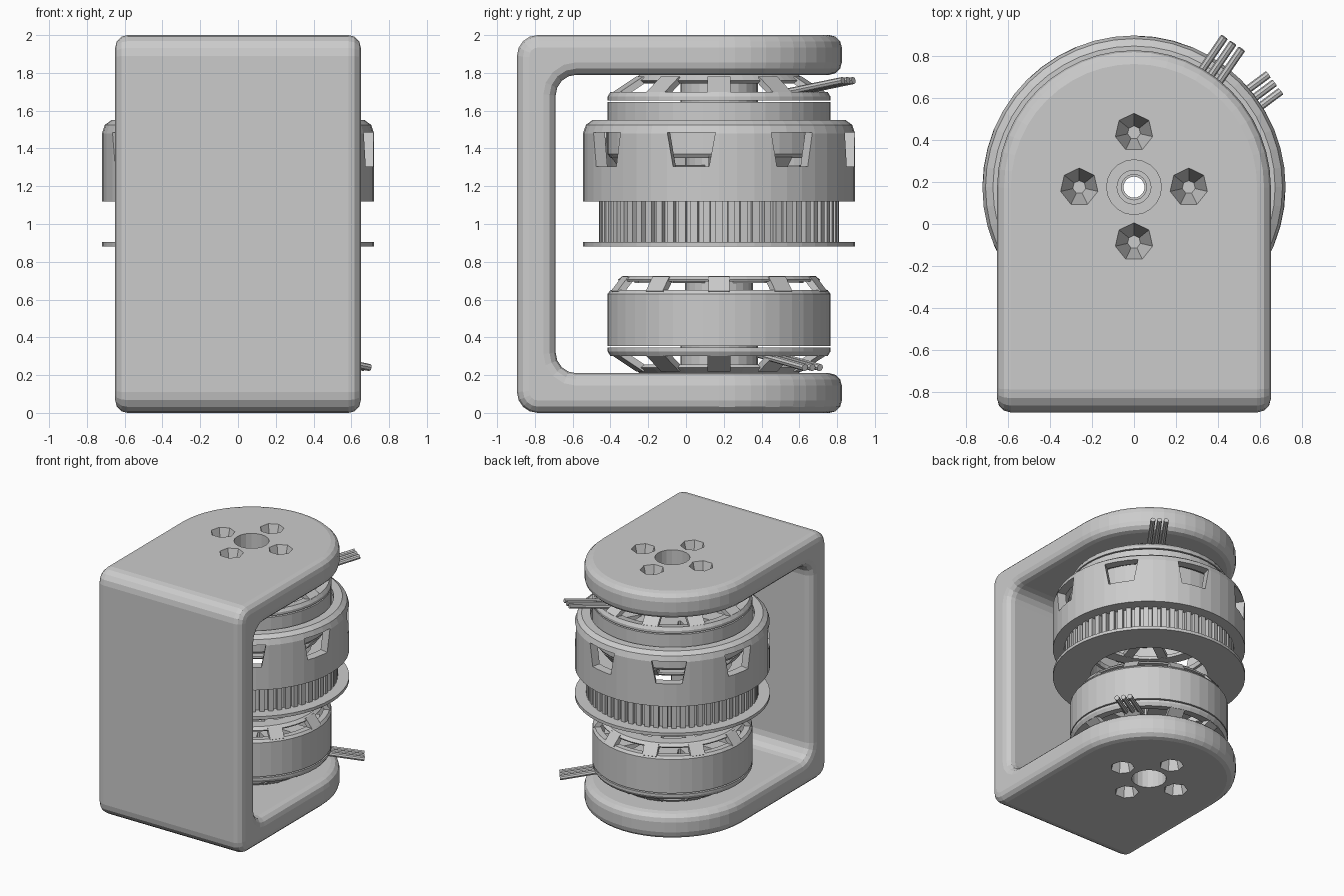
import bpy, bmesh, math
from mathutils import Vector, Matrix

AXIS = 0.175          # y of the motor axis
HALF = 0.65           # half width of the bracket

if "Cube" in bpy.data.objects:
    bpy.data.objects.remove(bpy.data.objects["Cube"], do_unlink=True)

grey = bpy.data.materials.new("light_grey")
grey.use_nodes = True
grey.diffuse_color = (0.6, 0.6, 0.6, 1)
grey.node_tree.nodes["Principled BSDF"].inputs["Base Color"].default_value = (0.6, 0.6, 0.6, 1)


def finish(name, bm, flip=False):
    """Turn a bmesh into an object; flip mirrors it about mid height."""
    if flip:
        for v in bm.verts:
            v.co.z = 2 - v.co.z
    bmesh.ops.recalc_face_normals(bm, faces=bm.faces)
    mesh = bpy.data.meshes.new(name)
    bm.to_mesh(mesh)
    bm.free()
    mesh.materials.append(grey)
    obj = bpy.data.objects.new(name, mesh)
    bpy.context.collection.objects.link(obj)
    return obj


def polar(r, a, z):
    return Vector((r * math.cos(a), AXIS + r * math.sin(a), z))


def lathe(bm, profile, n=44):
    """Spin a closed (radius, z) profile about the motor axis."""
    rings = [[bm.verts.new(polar(r, math.tau * i / n, z)) for r, z in profile] for i in range(n)]
    for i in range(n):
        a, b = rings[i], rings[(i + 1) % n]
        for j in range(len(profile)):
            k = (j + 1) % len(profile)
            bm.faces.new((a[j], b[j], b[k], a[k]))


def tube(bm, r0, r1, z0, z1, n=44):
    lathe(bm, [(r0, z0), (r1, z0), (r1, z1), (r0, z1)], n)


def bar(bm, p, q, width, height):
    """Box beam from p to q."""
    d = q - p
    x = d.normalized()
    y = Vector((0, 0, 1)).cross(x).normalized()
    z = x.cross(y)
    m = Matrix((x * d.length, y * width, z * height)).transposed().to_4x4()
    m.translation = (p + q) / 2
    bmesh.ops.create_cube(bm, size=1, matrix=m)


def spokes(bm, count, start, end, width, height, offset=0):
    for i in range(count):
        a = math.tau * i / count + offset
        bar(bm, polar(start[0], a, start[1]), polar(end[0], a, end[1]), width, height)


def prism(points, vector):
    bm = bmesh.new()
    face = bm.faces.new([bm.verts.new(p) for p in points])
    out = bmesh.ops.extrude_face_region(bm, geom=[face])
    bmesh.ops.translate(bm, vec=vector, verts=[g for g in out["geom"] if isinstance(g, bmesh.types.BMVert)])
    bmesh.ops.recalc_face_normals(bm, faces=bm.faces)
    return bm


def apply(obj, kind, **settings):
    mod = obj.modifiers.new(kind, kind)
    for key, value in settings.items():
        setattr(mod, key, value)
    bpy.ops.object.select_all(action="DESELECT")
    bpy.context.view_layer.objects.active = obj
    obj.select_set(True)
    bpy.ops.object.modifier_apply(modifier=mod.name)


def boolean(obj, cutter, operation="DIFFERENCE"):
    apply(obj, "BOOLEAN", object=cutter, operation=operation, solver="EXACT")
    bpy.data.objects.remove(cutter, do_unlink=True)


# Bracket: C section with rounded corners, trimmed to a rounded plan
section = [(-0.895, 0), (1, 0), (1, 0.21), (-0.69, 0.21), (-0.69, 1.79), (1, 1.79), (1, 2), (-0.895, 2)]
bm = prism([(-0.8, y, z) for y, z in section], (1.6, 0, 0))
corners = [e for e in bm.edges if abs(e.verts[0].co.x - e.verts[1].co.x) > 1 and e.verts[0].co.y < 0]
bmesh.ops.bevel(bm, geom=corners, offset=0.11, segments=4, profile=0.5, affect="EDGES")
bracket = finish("bracket", bm)
plan = [(HALF, -1.2, -0.2), (-HALF, -1.2, -0.2)]
for i in range(25):
    a = math.pi * (1 - i / 24)
    plan.append(polar(HALF, a, -0.2))
boolean(bracket, finish("plan_cutter", prism(plan, (0, 0, 2.4))), "INTERSECT")
apply(bracket, "BEVEL", width=0.065, segments=3, limit_method="ANGLE", angle_limit=math.radians(40))

# Shaft hole and countersunk screw holes in both plates
bm = bmesh.new()
for z, side in ((0.1, -1), (1.9, 1)):
    bmesh.ops.create_cone(bm, cap_ends=True, segments=20, radius1=0.13, radius2=0.13, depth=0.4,
                          matrix=Matrix.Translation((0, AXIS, z)))
    for i in range(4):
        p = polar(0.26, i * math.pi / 2, z)
        outer, inner = 0.095, 0.03
        r1, r2 = (inner, outer) if side > 0 else (outer, inner)
        bmesh.ops.create_cone(bm, cap_ends=True, segments=7, radius1=r1, radius2=r2, depth=0.23,
                              matrix=Matrix.Translation(p))
boolean(bracket, finish("hole_cutter", bm))

# Two mirrored motors
for name, flip, wire_angle in (("lower", False, 36.6), ("upper", True, 55.5)):
    # Mounting base with slanted struts
    bm = bmesh.new()
    lathe(bm, [(0.5, 0.315), (0.575, 0.3), (0.59, 0.325), (0.59, 0.345), (0.5, 0.345)])
    lathe(bm, [(0.08, 0.21), (0.42, 0.21), (0.46, 0.24), (0.44, 0.255), (0.08, 0.255)])
    spokes(bm, 10, (0.565, 0.318), (0.43, 0.233), 0.12, 0.035)
    finish(name + "_motor_base", bm, flip)

    # Rotating bell
    bm = bmesh.new()
    lathe(bm, [(0.53, 0.355), (0.59, 0.355), (0.59, 0.63), (0.575, 0.65), (0.53, 0.65)])
    finish(name + "_motor_bell", bm, flip)

    # Spoked end of the bell
    bm = bmesh.new()
    lathe(bm, [(0.42, 0.7), (0.53, 0.695), (0.535, 0.705), (0.51, 0.725), (0.42, 0.725)])
    tube(bm, 0.05, 0.18, 0.62, 0.725, 24)
    spokes(bm, 10, (0.57, 0.635), (0.51, 0.71), 0.11, 0.035)
    spokes(bm, 10, (0.46, 0.705), (0.14, 0.705), 0.07, 0.035)
    finish(name + "_motor_end", bm, flip)

    # Stator coils and shaft
    bm = bmesh.new()
    tube(bm, 0.05, 0.3, 0.38, 0.58, 24)
    spokes(bm, 12, (0.28, 0.48), (0.5, 0.48), 0.14, 0.2)
    finish(name + "_motor_coils", bm, flip)
    bm = bmesh.new()
    tube(bm, 0.06, 0.205, 0.24, 0.4, 24)
    finish(name + "_motor_shaft", bm, flip)

    # Three parallel wires
    bm = bmesh.new()
    a = math.radians(wire_angle)
    side = Vector((-math.sin(a), math.cos(a), 0))
    for k in (-1, 0, 1):
        p = polar(0.42, a, 0.31) + side * k * 0.05
        q = polar(0.83, a, 0.24) + side * k * 0.05
        m = Matrix.Translation((p + q) / 2) @ (q - p).to_track_quat("Z", "Y").to_matrix().to_4x4()
        bmesh.ops.create_cone(bm, cap_ends=True, segments=8, radius1=0.019, radius2=0.019,
                              depth=(q - p).length, matrix=m)
    finish(name + "_wires", bm, flip)

# Drum around the upper motor, with eight windows
bm = bmesh.new()
lathe(bm, [(0.44, 1.12), (0.72, 1.12), (0.72, 1.48), (0.705, 1.525), (0.67, 1.55),
           (0.605, 1.55), (0.605, 1.51), (0.65, 1.49), (0.65, 1.16), (0.44, 1.16)], 48)
drum = finish("drum", bm)
bm = bmesh.new()
for i in range(8):
    a = math.radians(45 * i - 12)
    before = set(bm.verts)
    bar(bm, polar(0.62, a, 1.395), polar(0.8, a, 1.395), 0.26, 0.18)
    tangent = Vector((-math.sin(a), math.cos(a), 0))
    for v in set(bm.verts) - before:
        if v.co.z < 1.39:
            v.co -= tangent * tangent.dot(v.co - Vector((0, AXIS, 0))) * 0.25
boolean(drum, finish("window_cutter", bm))

# Toothed pulley and its flange
bm = bmesh.new()
tube(bm, 0.46, 0.605, 0.9, 1.13, 60)
spokes(bm, 60, (0.59, 1.01), (0.635, 1.01), 0.038, 0.23)
finish("pulley_teeth", bm)
bm = bmesh.new()
tube(bm, 0.44, 0.72, 0.88, 0.905, 48)
finish("pulley_flange", bm)
